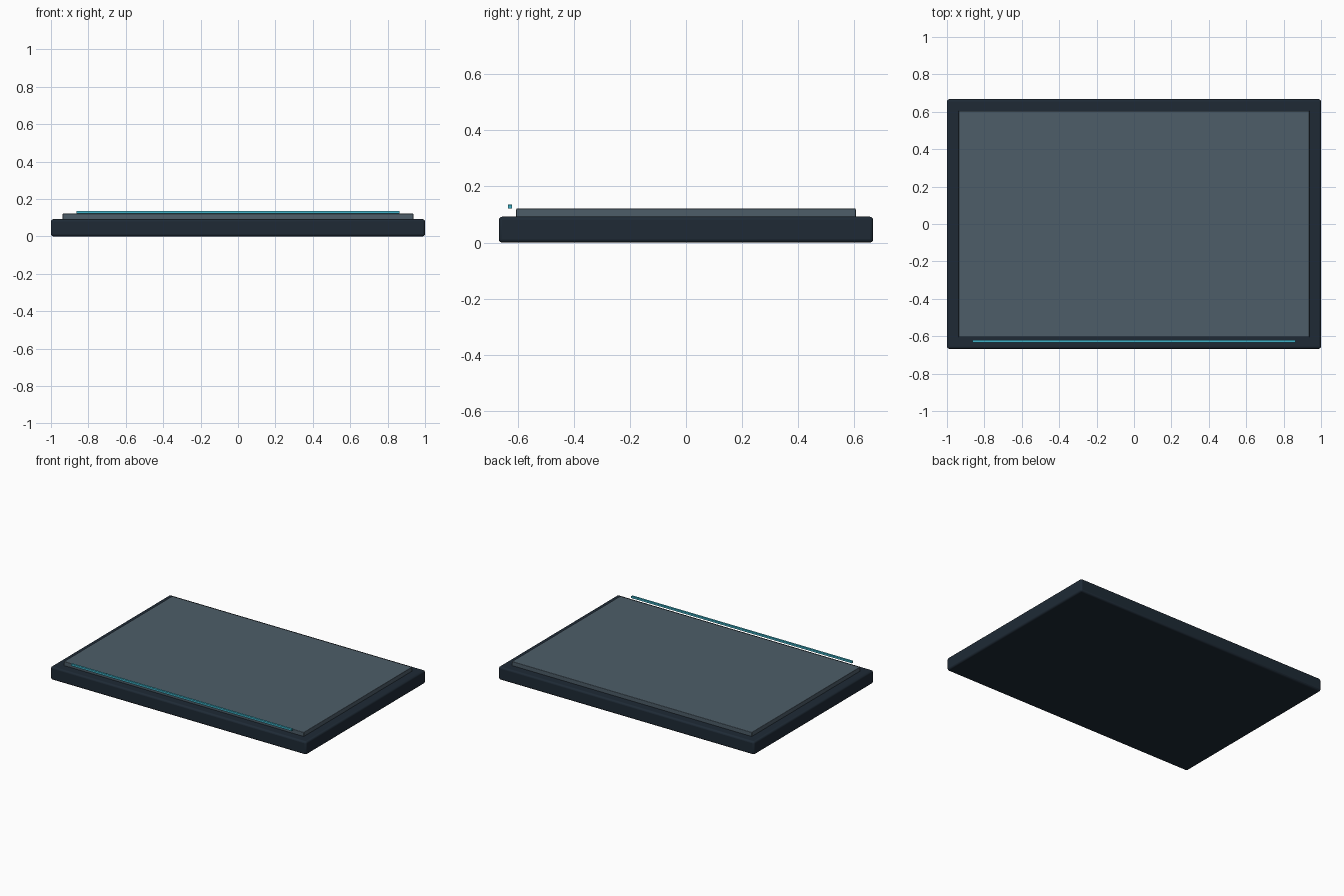
import bpy

if "Cube" in bpy.data.objects:
    bpy.data.objects.remove(bpy.data.objects["Cube"])


def material(name, rgb):
    m = bpy.data.materials.new(name)
    m.diffuse_color = (*rgb, 1)
    m.use_nodes = True
    m.node_tree.nodes["Principled BSDF"].inputs["Base Color"].default_value = m.diffuse_color
    return m


def slab(name, lo, hi, bevel, mat):
    """Box between two corners with lightly rounded edges."""
    centre = [(a + b) / 2 for a, b in zip(lo, hi)]
    bpy.ops.mesh.primitive_cube_add(size=1, location=centre)
    ob = bpy.context.object
    ob.name = name
    ob.scale = [b - a for a, b in zip(lo, hi)]
    bpy.ops.object.transform_apply(location=False, rotation=False, scale=True)
    mod = ob.modifiers.new("edge_rounding", "BEVEL")
    mod.width = bevel
    mod.segments = 3
    bpy.ops.object.shade_smooth_by_angle()
    ob.data.materials.append(mat)
    return ob


dark = material("dark_casing", (0.013, 0.023, 0.036))
grey = material("grey_panel", (0.075, 0.11, 0.14))
cyan = material("cyan_light", (0.05, 0.45, 0.58))

# Outer casing
slab("base", (-1, -0.667, 0), (1, 0.667, 0.092), 0.012, dark)
# Raised flat panel on top
slab("top_panel", (-0.938, -0.605, 0.09), (0.938, 0.605, 0.121), 0.003, grey)
# Thin light strip hovering along the front edge
slab("front_light_strip", (-0.863, -0.634, 0.121), (0.863, -0.62, 0.135), 0.001, cyan)
